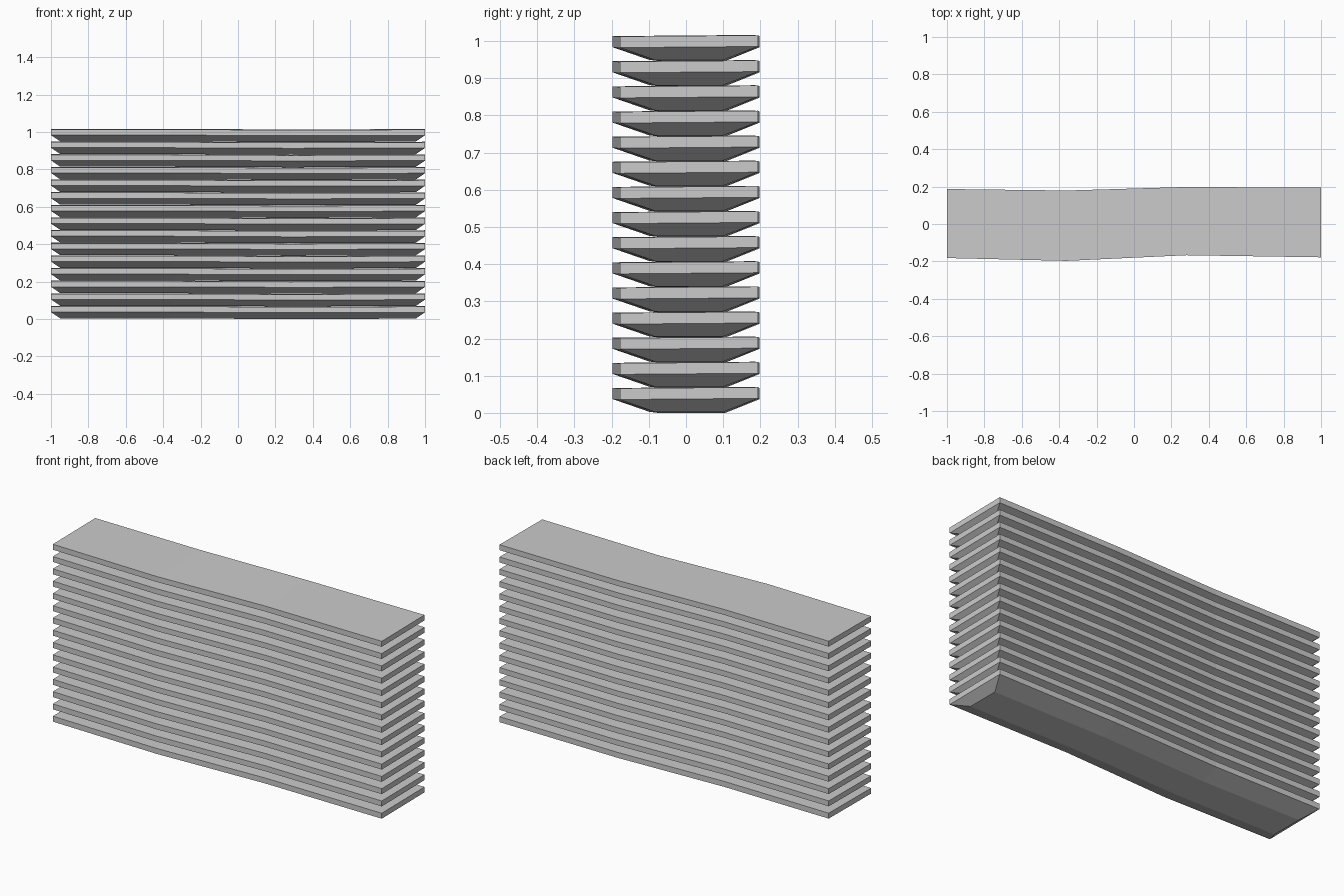
import bpy, bmesh

if "Cube" in bpy.data.objects:
    bpy.data.objects.remove(bpy.data.objects["Cube"])

COUNT, PITCH = 15, 0.0676

# Stations along a slat: x, bottom x, front y, back y, height offset
STATIONS = [
    (-1.0, -0.95, -0.182, 0.187, 0.003),
    (-0.36, -0.36, -0.197, 0.179, 0.003),
    (0.28, 0.28, -0.167, 0.198, 0.0),
    (1.0, 0.95, -0.178, 0.194, 0.002),
]


def section(bm, x, bx, front, back, dz):
    """Six-sided slat section: flat top, short sides, sloped underside."""
    c = (front + back) / 2
    pts = [(x, front, 0.064), (x, front, 0.034), (bx, c - 0.09, 0.0),
           (bx, c + 0.09, 0.0), (x, back, 0.037), (x, back, 0.067)]
    return [bm.verts.new((px, py, pz + dz)) for px, py, pz in pts]


def make_slat_mesh():
    bm = bmesh.new()
    rings = [section(bm, *s) for s in STATIONS]
    for a, b in zip(rings, rings[1:]):
        for i in range(6):
            j = (i + 1) % 6
            bm.faces.new((a[i], a[j], b[j], b[i]))
    # End caps: upright end face and sloped undercut
    for r in (rings[0], rings[-1]):
        bm.faces.new((r[0], r[1], r[4], r[5]))
        bm.faces.new((r[1], r[2], r[3], r[4]))
    bmesh.ops.recalc_face_normals(bm, faces=bm.faces)
    mesh = bpy.data.meshes.new("slat")
    bm.to_mesh(mesh)
    bm.free()
    return mesh


# Stack of identical slats
slat_mesh = make_slat_mesh()
for k in range(COUNT):
    slat = bpy.data.objects.new(f"slat_{k + 1}", slat_mesh)
    slat.location.z = k * PITCH
    bpy.context.collection.objects.link(slat)
